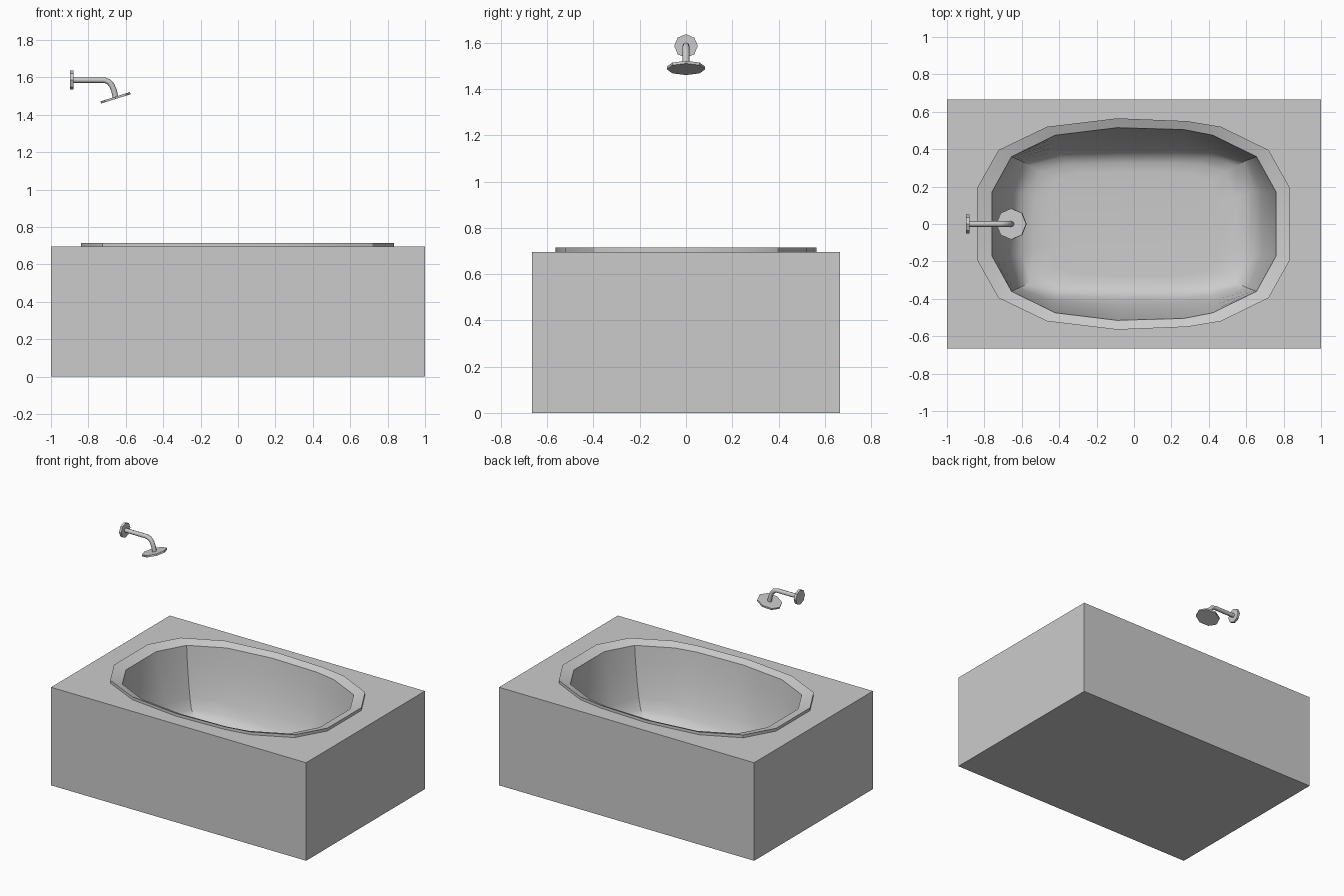
import bpy, bmesh, math
from mathutils import Vector

if "Cube" in bpy.data.objects:
    bpy.data.objects.remove(bpy.data.objects["Cube"])


def finish(bm, name, angle=None):
    me = bpy.data.meshes.new(name)
    bmesh.ops.recalc_face_normals(bm, faces=bm.faces)
    bm.to_mesh(me)
    bm.free()
    ob = bpy.data.objects.new(name, me)
    bpy.context.collection.objects.link(ob)
    if angle:
        bpy.ops.object.select_all(action='DESELECT')
        bpy.context.view_layer.objects.active = ob
        ob.select_set(True)
        bpy.ops.object.shade_smooth_by_angle(angle=math.radians(angle))
    return ob


def loft(bm, rings):
    loops = [[bm.verts.new(p) for p in r] for r in rings]
    for a, b in zip(loops, loops[1:]):
        for i in range(len(a)):
            j = (i + 1) % len(a)
            bm.faces.new((a[i], a[j], b[j], b[i]))
    return loops


def outline(half):
    # mirror the back half outline to the front
    return half + [(x, -y) for x, y in reversed(half)]


def at(ring, z, s=1.0):
    return [(x * s, y * s, z) for x, y in ring]


def mix(a, b, t):
    return [(p[0] + (q[0] - p[0]) * t, p[1] + (q[1] - p[1]) * t) for p, q in zip(a, b)]


outer = outline([(-.84, .19), (-.725, .395), (-.465, .52), (-.09, .565),
                 (.285, .55), (.465, .52), (.72, .395), (.835, .19)])
inner = outline([(-.76, .17), (-.655, .36), (-.42, .475), (-.09, .515),
                 (.265, .505), (.42, .475), (.655, .36), (.76, .17)])
low = outline([(-.64, .17), (-.60, .335), (-.42, .385), (-.09, .395),
               (.265, .395), (.42, .385), (.59, .335), (.65, .17)])

# surround box with an opening for the basin
X, Y, H = 1.0, .665, .695
bm = bmesh.new()
rect = [(-X, -Y), (X, -Y), (X, Y), (-X, Y)]
bottom, top = loft(bm, [at(rect, 0), at(rect, H)])
bm.faces.new(bottom)
hole = [bm.verts.new(p) for p in at(outer, H)]
edges = [bm.edges.new((hole[i], hole[(i + 1) % len(hole)])) for i in range(len(hole))]
edges += [bm.edges.get((top[i], top[(i + 1) % 4])) for i in range(4)]
bmesh.ops.triangle_fill(bm, edges=edges, use_beauty=True, normal=(0, 0, 1))
finish(bm, "tub_surround")

# raised rim, curved basin walls and floor
bm = bmesh.new()
rings = [at(outer, H), at(outer, .715), at(inner, .693)]
for t, z in [(.15, .58), (.40, .45), (.70, .34), (1.0, .265)]:
    rings.append(at(mix(inner, low, t), z))
rings += [at(low, .225, .93), at(low, .205, .83), at(low, .20, .70)]
loops = loft(bm, rings)
# quad strips across the floor
f, n = loops[-1], len(outer)
for i in range(n // 2 - 1):
    bm.faces.new((f[i], f[i + 1], f[n - 2 - i], f[n - 1 - i]))
basin = finish(bm, "basin", 33)
# normals of the open shell must face up into the tub
if basin.data.polygons[-1].normal.z < 0:
    basin.data.flip_normals()


def sweep(name, path, radius, sides=8, angle=None):
    # sweep a polygon along a path in the x-z plane
    pts = [Vector((x, 0, z)) for x, z in path]
    rings = []
    for i, p in enumerate(pts):
        t = (pts[min(i + 1, len(pts) - 1)] - pts[max(i - 1, 0)]).normalized()
        u = Vector((-t.z, 0, t.x))
        rings.append([p + radius * (math.cos(a) * u + math.sin(a) * Vector((0, 1, 0)))
                      for a in (2 * math.pi * k / sides for k in range(sides))])
    bm = bmesh.new()
    loops = loft(bm, rings)
    bm.faces.new(loops[0])
    bm.faces.new(loops[-1])
    return finish(bm, name, angle)


# shower: wall flange, bent arm and tilted head
sweep("shower_flange", [(-.897, 1.586), (-.88, 1.586)], .051)
sweep("shower_arm", [(-.88, 1.586), (-.715, 1.586), (-.692, 1.578), (-.675, 1.559),
                     (-.663, 1.53), (-.655, 1.495)], .015, 8, 50)
tilt = math.radians(17.5)
d = Vector((math.sin(tilt), -math.cos(tilt))) * .006
c = Vector((-.655, 1.491))
sweep("shower_head", [tuple(c - d), tuple(c + d)], .083)
